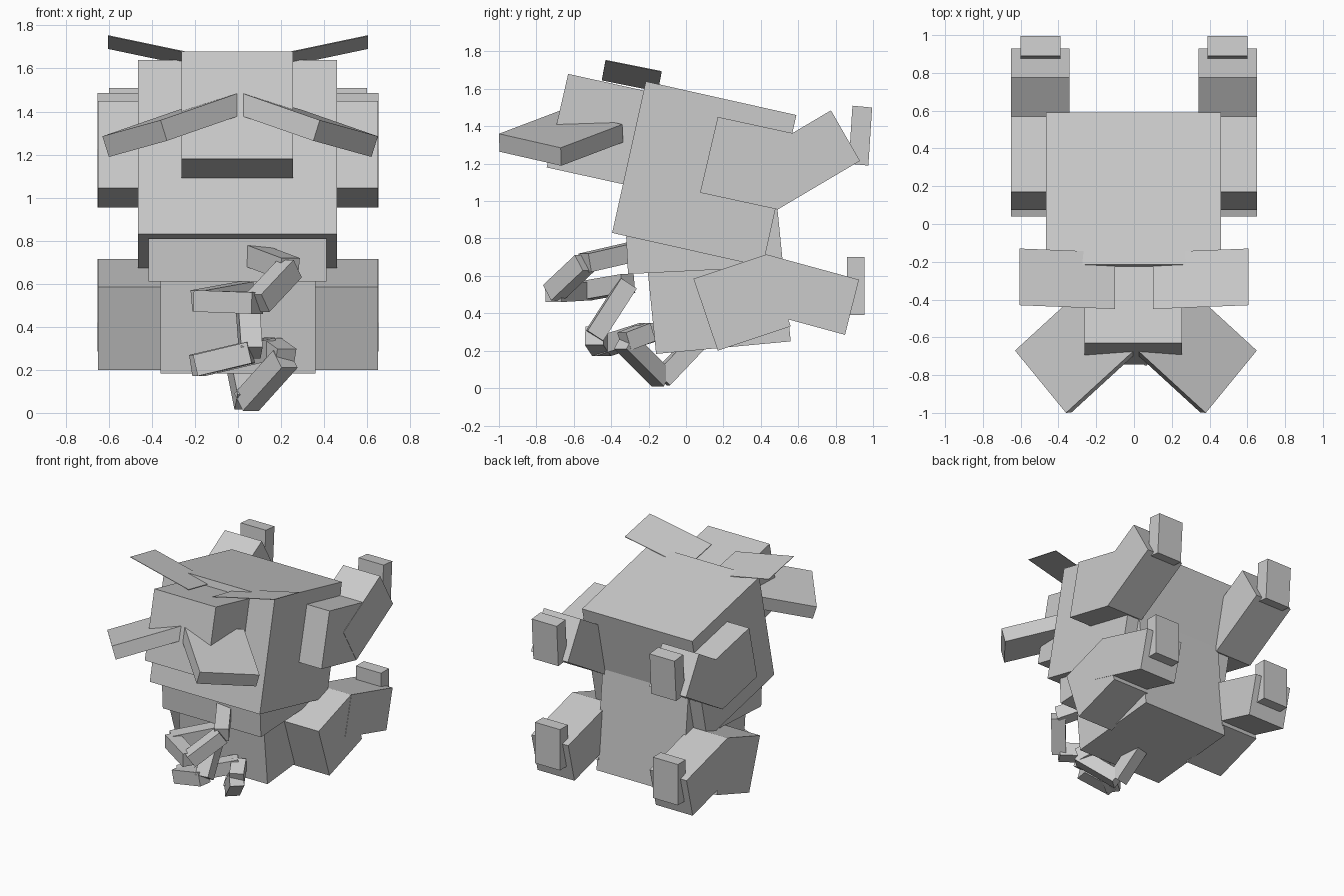
import bpy
import bmesh
from mathutils import Matrix, Vector

old = bpy.data.objects.get("Cube")
if old:
    bpy.data.objects.remove(old, do_unlink=True)

GREY = (0.6, 0.6, 0.6, 1.0)
grey = bpy.data.materials.new("plain grey")
grey.use_nodes = True
grey.diffuse_color = GREY
grey.node_tree.nodes["Principled BSDF"].inputs["Base Color"].default_value = GREY


def block(name, corner, *edges):
    """Block spanned by three edge vectors from one corner."""
    corner, edges = Vector(corner), [Vector(e) for e in edges]
    shape = Matrix(edges).transposed().to_4x4()
    shape.translation = corner + sum(edges, Vector()) / 2
    bm = bmesh.new()
    bmesh.ops.create_cube(bm, size=1, matrix=shape)
    bmesh.ops.recalc_face_normals(bm, faces=bm.faces)
    mesh = bpy.data.meshes.new(name)
    bm.to_mesh(mesh)
    bm.free()
    mesh.materials.append(grey)
    obj = bpy.data.objects.new(name, mesh)
    bpy.context.collection.objects.link(obj)
    return obj


def slab(name, a, b, c, x0, x1):
    """Block from three successive side-profile corners (y, z) and an x range."""
    a, b, c = (Vector((0, *p)) for p in (a, b, c))
    return block(name, b + Vector((x0, 0, 0)), a - b, c - b, (x1 - x0, 0, 0))


def pair(name, corner, edges, middle=0.0):
    """Left block and its mirrored twin."""
    for side, s in (("left", 1), ("right", -1)):
        flip = [Vector((v[0] * s, v[1], v[2])) for v in (corner, *edges)]
        flip[0].x += middle
        block(f"{side}_{name}", *flip)


def limb(name, a, b, c, x0, x1):
    for side, s in (("left", 1), ("right", -1)):
        lo, hi = sorted((x0 * s, x1 * s))
        slab(f"{side}_{name}", a, b, c, lo, hi)


# Trunk and head
slab("upper_body", (-0.215, 1.64), (-0.395, 0.83), (0.41, 0.65), -0.465, 0.46)
slab("middle_body", (-0.32, 0.81), (-0.31, 0.61), (0.40, 0.645), -0.415, 0.41)
slab("lower_body", (-0.235, 0.93), (-0.16, 0.183), (0.56, 0.25), -0.36, 0.36)
slab("snout", (-0.63, 1.68), (-0.745, 1.18), (-0.20, 1.06), -0.262, 0.255)

# Thin ears and broad whisker plates
pair("ear", (0.605, -0.43, 1.755),
     [(-0.505, -0.02, -0.106), (0, 0.3, -0.06), (0, 0, -0.004)])
pair("whisker", (0.37, -1.0, 1.36),
     [(-0.36, 0.33, 0.125), (0.27, 0.33, -0.075), (-0.03, 0.003, -0.096)], 0.01)

# Arms and legs, each with a flat upright paw
limb("upper_arm", (0.17, 1.45), (0.075, 1.045), (0.49, 0.955), 0.345, 0.65)
limb("forearm", (0.775, 1.485), (0.93, 1.215), (0.49, 0.955), 0.342, 0.652)
limb("hand", (0.89, 1.51), (0.87, 1.20), (0.975, 1.19), 0.39, 0.60)
limb("thigh", (0.04, 0.585), (0.17, 0.20), (0.56, 0.33), 0.345, 0.65)
limb("shin", (0.43, 0.715), (0.925, 0.58), (0.85, 0.285), 0.342, 0.652)
limb("foot", (0.86, 0.70), (0.86, 0.39), (0.955, 0.39), 0.39, 0.60)

# Coiled cord made of square links
path = [Vector(p) for p in (
    (0.0, 0.06, 0.25), (0.04, -0.13, 0.05), (0.22, -0.33, 0.25),
    (0.15, -0.20, 0.30), (-0.19, -0.45, 0.22), (0.06, -0.49, 0.28),
    (0.04, -0.31, 0.56), (-0.18, -0.54, 0.52), (0.09, -0.71, 0.51),
    (0.24, -0.54, 0.67), (0.08, -0.28, 0.73))]
for i, (p, q) in enumerate(zip(path, path[1:])):
    along = q - p
    across = along.cross(Vector((0, 0, 1))).normalized() * 0.1
    thick = across.cross(along).normalized() * 0.1
    block(f"cord_link_{i + 1}", p - (across + thick) / 2, across, thick, along)
